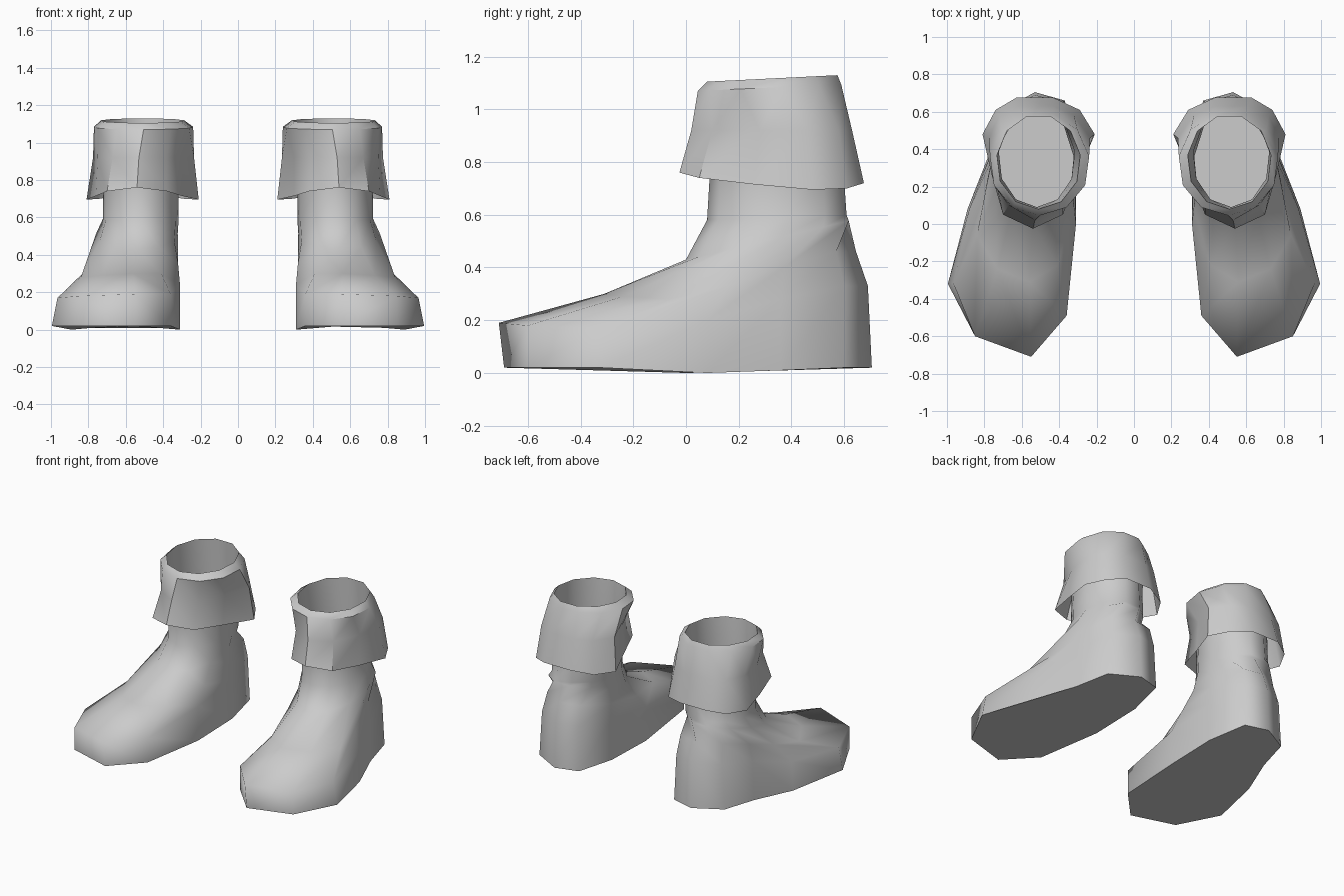
import bpy, bmesh, math

if "Cube" in bpy.data.objects:
    bpy.data.objects.remove(bpy.data.objects["Cube"], do_unlink=True)

GREY = (0.6, 0.6, 0.6, 1.0)
mat = bpy.data.materials.new("plain grey")
mat.use_nodes = True
mat.diffuse_color = GREY
mat.node_tree.nodes["Principled BSDF"].inputs["Base Color"].default_value = GREY

N = 11  # points per ring, starting at the front and going round the outer side


def oval(cx, rx, y0, y1, z0, z1):
    """Tilted oval ring from front (y0, z0) to back (y1, z1)."""
    ring = []
    for i in range(N):
        a = 2 * math.pi * i / N
        t = (1 - math.cos(a)) / 2
        ring.append((cx + rx * math.sin(a), y0 + (y1 - y0) * t, z0 + (z1 - z0) * t))
    return ring


def loft(name, rings, side, angle, cap=False):
    """Skin a stack of rings; side = -1 mirrors it across x."""
    bm = bmesh.new()
    loops = [[bm.verts.new((side * x, y, z)) for x, y, z in r] for r in rings]
    for a, b in zip(loops, loops[1:]):
        for i in range(N):
            j = (i + 1) % N
            bm.faces.new((a[i], a[j], b[j], b[i]))
    if cap:
        bm.faces.new(loops[0][::-1])
    if side < 0:
        bmesh.ops.reverse_faces(bm, faces=bm.faces[:])
    me = bpy.data.meshes.new(name)
    bm.to_mesh(me)
    bm.free()
    me.materials.append(mat)
    ob = bpy.data.objects.new(name, me)
    bpy.context.collection.objects.link(ob)
    bpy.ops.object.select_all(action='DESELECT')
    ob.select_set(True)
    bpy.context.view_layer.objects.active = ob
    bpy.ops.object.shade_smooth_by_angle(angle=math.radians(angle))
    return ob


# Foot rings: sole edge, upper edge of the toe and heel, instep
sole = [(.55, -.69, .02), (.85, -.60, .02), (.995, -.32, .02), (.89, .08, 0),
        (.78, .36, .01), (.72, .60, .02), (.53, .705, .02), (.37, .66, .02),
        (.31, .38, .01), (.31, 0, 0), (.36, -.49, .02)]
side_top = [(.55, -.71, .19), (.85, -.60, .18), (.965, -.32, .17), (.88, .08, .20),
            (.77, .36, .28), (.70, .60, .33), (.53, .69, .33), (.38, .65, .33),
            (.32, .38, .28), (.31, 0, .24), (.36, -.49, .19)]
instep = [(.56, -.31, .30), (.73, -.24, .29), (.84, -.06, .28), (.80, .16, .33),
          (.75, .37, .40), (.68, .57, .46), (.53, .645, .46), (.39, .62, .46),
          (.32, .38, .40), (.32, .09, .35), (.41, -.22, .30)]

# Shaft rings: ankle up to the rim, where the shaft forms the lining
ankle = oval(.54, .22, 0, .63, .43, .58)
shaft = [oval(.52, .205, .08, .62, .58, .60),
         oval(.52, .205, .09, .61, .75, .74)]
rim = oval(.51, .225, .08, .585, 1.105, 1.13)

# Folded cuff rings: flared hem, top of the front flap, shoulder under the rim
hem = [(.54, -.025, .76), (.70, .05, .74), (.76, .26, .715), (.81, .48, .695),
       (.74, .61, .70), (.63, .675, .72), (.43, .675, .72), (.29, .61, .70),
       (.21, .48, .695), (.30, .26, .715), (.38, .05, .74)]
flap_top = [(.53, .02, .92), (.67, .10, .92), (.75, .28, .92), (.775, .46, .92),
            (.72, .58, .92), (.61, .63, .92), (.43, .63, .92), (.32, .58, .92),
            (.235, .46, .92), (.30, .28, .92), (.38, .10, .92)]
shoulder = oval(.505, .268, .045, .60, 1.07, 1.095)

for side, word in ((1, "left"), (-1, "right")):
    loft(word + "_boot", [sole, side_top, instep, ankle, *shaft, rim], side, 80, cap=True)
    loft(word + "_cuff", [hem, flap_top, shoulder, rim], side, 42)
